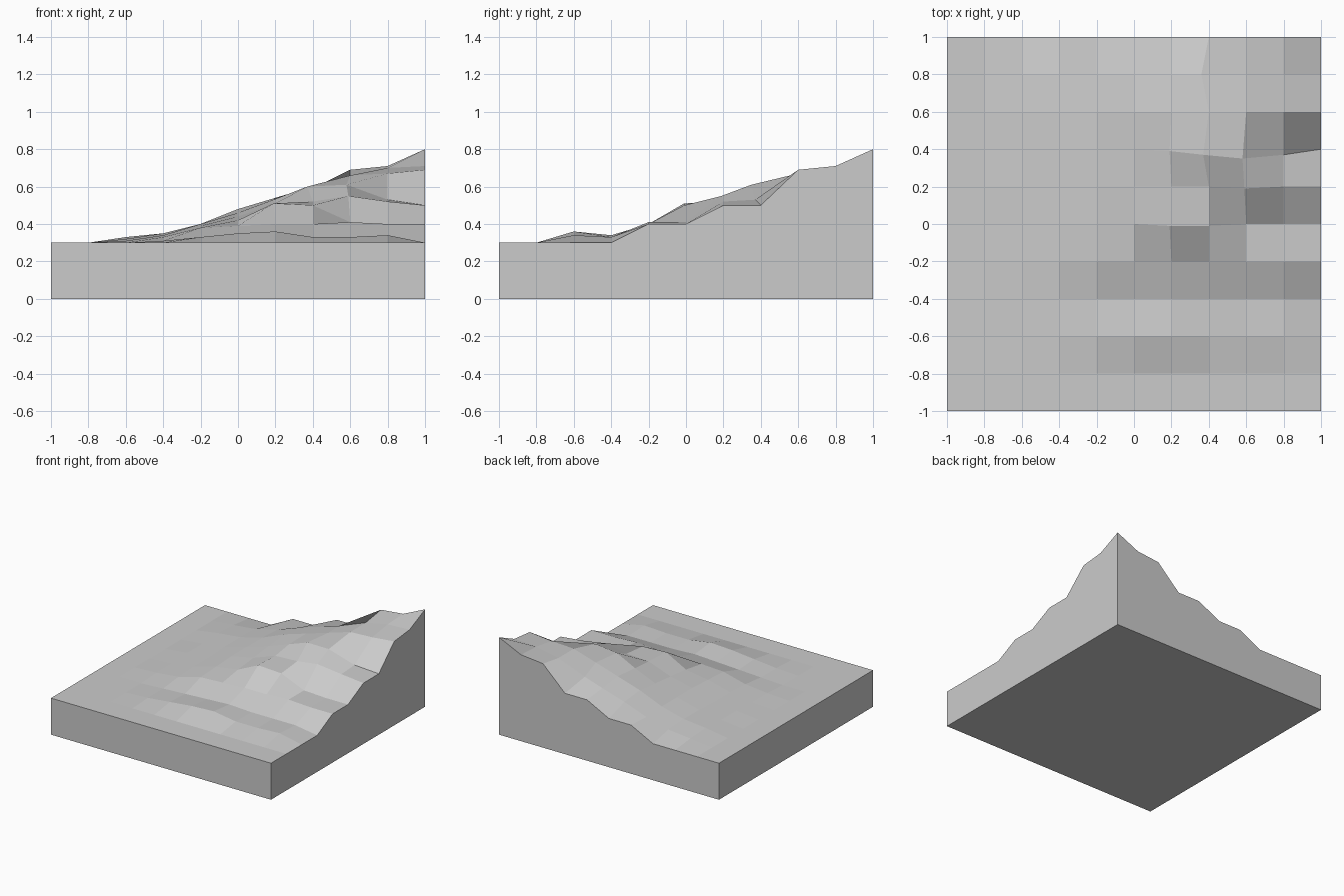
import bpy, bmesh

if "Cube" in bpy.data.objects:
    bpy.data.objects.remove(bpy.data.objects["Cube"])

N, STEP, FLAT = 10, 0.2, 0.30

# relief in hundredths, rows from y=-0.6 to y=1, columns from x=-0.6 to x=1
RELIEF = [
    (30, 31, 33, 35, 36, 33, 33, 34, 30),
    (30, 31, 32, 33, 34, 33, 33, 33, 30),
    (31, 33, 38, 39, 40, 40, 41, 40, 40),
    (31, 34, 39, 42, 51, 50, 41, 40, 40),
    (32, 34, 40, 44, 51, 52, 55, 52, 50),
    (32, 35, 40, 46, 53, 60, 61, 53, 50),
    (33, 35, 40, 48, 54, 60, 66, 67, 69),
    (32, 34, 39, 46, 52, 57, 66, 70, 71),
    (30, 30, 40, 40, 50, 50, 69, 71, 80),
]
# slight sideways drift of the upper slope points
DRIFT = {(7, 7): (-.03, -.03), (8, 7): (-.02, -.05), (9, 7): (0, -.03),
         (6, 7): (-.01, -.01), (6, 5): (-.01, -.01), (7, 5): (0, -.01),
         (8, 6): (-.01, -.01), (7, 9): (-.04, 0)}


def height(i, j):
    return RELIEF[j - 2][i - 2] / 100 if i >= 2 and j >= 2 else FLAT


# terrain surface
bm = bmesh.new()
grid = []
for j in range(N + 1):
    row = []
    for i in range(N + 1):
        dx, dy = DRIFT.get((i, j), (0, 0))
        # back-edge points stay on the wall plane
        row.append(bm.verts.new((-1 + i * STEP + dx, -1 + j * STEP + dy, height(i, j))))
    grid.append(row)
for j in range(N):
    for i in range(N):
        bm.faces.new((grid[j][i], grid[j][i + 1], grid[j + 1][i + 1], grid[j + 1][i]))

# side walls and underside
rim = (grid[0][:-1] + [r[-1] for r in grid[:-1]]
       + grid[-1][:0:-1] + [r[0] for r in grid[:0:-1]])
foot = [bm.verts.new((v.co.x, v.co.y, 0)) for v in rim]
for k in range(len(rim)):
    n = (k + 1) % len(rim)
    bm.faces.new((rim[k], foot[k], foot[n], rim[n]))
bm.faces.new(foot)
bmesh.ops.recalc_face_normals(bm, faces=bm.faces)

mesh = bpy.data.meshes.new("terrain_block")
bm.to_mesh(mesh)
bm.free()
bpy.context.collection.objects.link(bpy.data.objects.new("terrain_block", mesh))
